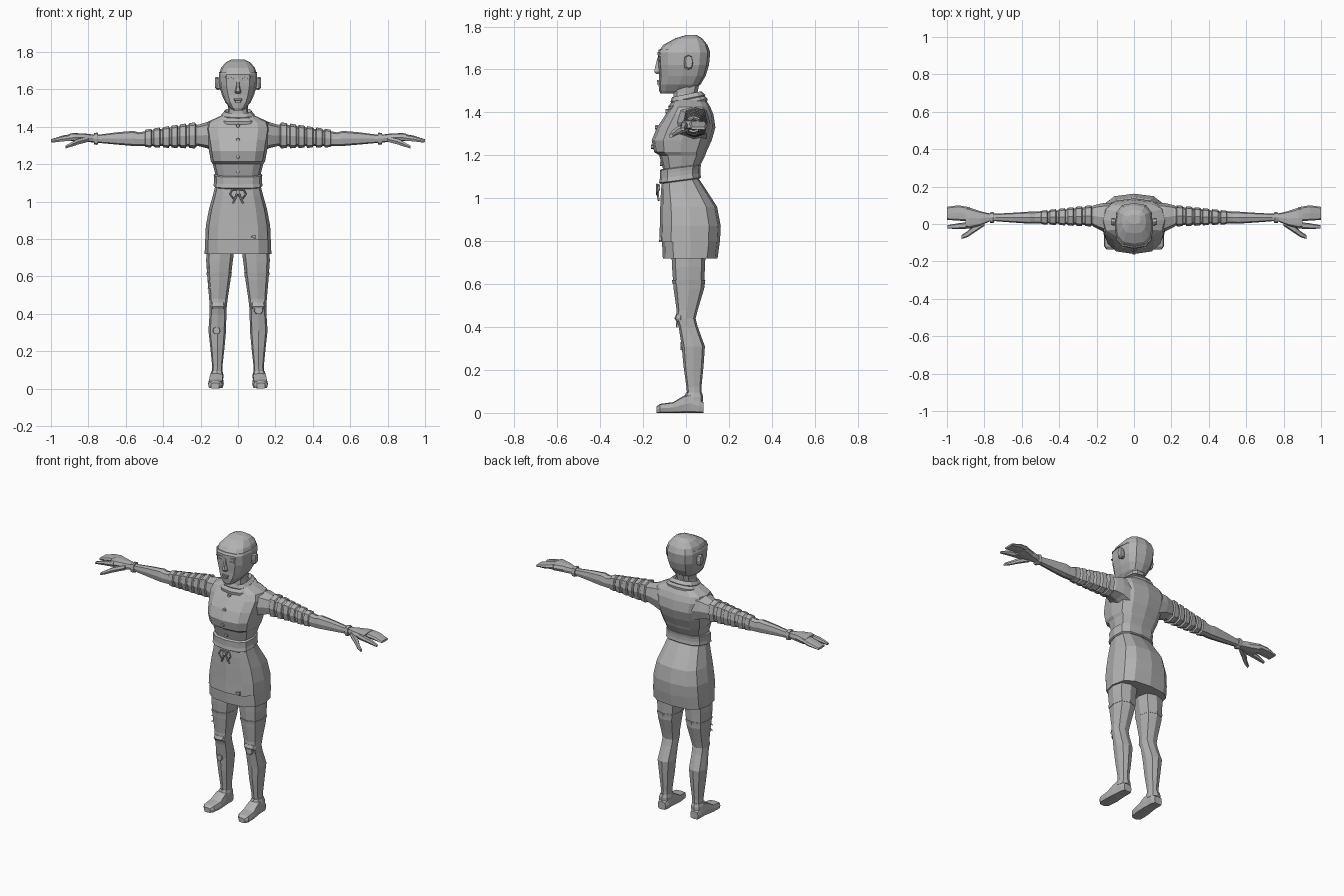
import bpy, bmesh, math
from mathutils import Vector

grey = bpy.data.materials.new("plain grey")
grey.diffuse_color = (0.45, 0.45, 0.45, 1)


def finish(name, bm, mirror=False):
    bmesh.ops.recalc_face_normals(bm, faces=bm.faces)
    me = bpy.data.meshes.new(name)
    bm.to_mesh(me)
    bm.free()
    me.materials.append(grey)
    ob = bpy.data.objects.new(name, me)
    bpy.context.collection.objects.link(ob)
    if mirror:
        ob.modifiers.new("mirror", 'MIRROR').use_mirror_merge = False
    return ob


def loft(name, axis, rows, n=8, p=0.7, mirror=False):
    """Rows are (position, a min, a max, b min, b max) along the axis."""
    order = {'x': (1, 2, 0), 'y': (0, 2, 1), 'z': (0, 1, 2)}[axis]
    bm = bmesh.new()
    rings = []
    for pos, a0, a1, b0, b1 in rows:
        ring = []
        for i in range(n):
            t = 2 * math.pi * i / n
            c, s = math.cos(t), math.sin(t)
            v = Vector()
            v[order[0]] = (a0 + a1) / 2 + (a1 - a0) / 2 * math.copysign(abs(c) ** p, c)
            v[order[1]] = (b0 + b1) / 2 + (b1 - b0) / 2 * math.copysign(abs(s) ** p, s)
            v[order[2]] = pos
            ring.append(bm.verts.new(v))
        rings.append(ring)
    for r, q in zip(rings, rings[1:]):
        for i in range(n):
            j = (i + 1) % n
            bm.faces.new((r[i], r[j], q[j], q[i]))
    bm.faces.new(rings[0])
    bm.faces.new(rings[-1])
    return finish(name, bm, mirror)


def sym(rows):
    """Centred rows given as (z, half width, front, back)."""
    return [(z, -w, w, f, b) for z, w, f, b in rows]


def plate(name, loc, size, rot=0, mirror=False, sides=4):
    """Small flat polygon facing the front."""
    bm = bmesh.new()
    bmesh.ops.create_cone(bm, cap_ends=True, segments=sides, radius1=0.5, radius2=0.45, depth=1)
    for v in bm.verts:
        x, y, z = v.co
        if sides == 4:
            x, y = (x - y) * 0.95, (x + y) * 0.95
        x, y = x * size[0], y * size[2]
        c, s = math.cos(rot), math.sin(rot)
        v.co = Vector(loc) + Vector((x * c - y * s, -z * size[1], x * s + y * c))
    finish(name, bm, mirror)


def cord(name, pts, radius, closed=False):
    cu = bpy.data.curves.new(name, 'CURVE')
    cu.dimensions = '3D'
    cu.bevel_depth = radius
    cu.bevel_resolution = 0
    cu.use_fill_caps = True
    sp = cu.splines.new('POLY')
    sp.points.add(len(pts) - 1)
    for q, co in zip(sp.points, pts):
        q.co = (*co, 1)
    sp.use_cyclic_u = closed
    cu.materials.append(grey)
    bpy.context.collection.objects.link(bpy.data.objects.new(name, cu))


# Tunic: underskirt, stepped hem, hips, waist, bust and shoulders
loft("tunic", 'z', sym([
    (0.72, 0.178, -0.108, 0.147), (0.80, 0.177, -0.112, 0.158),
    (0.795, 0.175, -0.125, 0.158), (0.87, 0.172, -0.122, 0.162),
    (0.96, 0.155, -0.12, 0.145), (1.03, 0.135, -0.117, 0.1),
    (1.09, 0.12, -0.112, 0.06), (1.14, 0.12, -0.108, 0.06),
    (1.20, 0.135, -0.125, 0.09), (1.215, 0.145, -0.148, 0.095),
    (1.27, 0.155, -0.16, 0.12), (1.33, 0.165, -0.135, 0.137),
    (1.39, 0.175, -0.095, 0.128), (1.425, 0.165, -0.07, 0.113),
    (1.455, 0.1, -0.06, 0.095), (1.465, 0.075, -0.05, 0.08)]), n=12)

# Belt with a lower front edge and raised rims
belt = loft("belt", 'z', sym([
    (1.085, 0.125, -0.12, 0.064), (1.09, 0.132, -0.126, 0.07),
    (1.11, 0.128, -0.122, 0.067), (1.13, 0.128, -0.122, 0.067),
    (1.148, 0.13, -0.122, 0.07), (1.152, 0.122, -0.115, 0.062)]), n=12)
for v in belt.data.vertices:
    v.co.z += v.co.y * 0.13 - 0.002

# Tied knot hanging from the belt
for s in (-1, 1):
    cord("belt_loop", [(0, -0.128, 1.06), (s * 0.03, -0.134, 1.065), (s * 0.042, -0.136, 1.04),
                       (s * 0.025, -0.134, 1.015), (s * 0.008, -0.13, 1.03)], 0.005, True)
    cord("belt_tail", [(s * 0.005, -0.128, 1.05), (s * 0.012, -0.132, 1.02),
                       (s * 0.028, -0.127, 0.99)], 0.005)
plate("belt_knot", (0, -0.13, 1.05), (0.026, 0.02, 0.03), sides=6)

# Buttons, front seam and notch in the hem
for z, y in ((1.405, -0.088), (1.33, -0.137), (1.24, -0.156), (1.16, -0.115)):
    plate("button", (0, y, z), (0.022, 0.014, 0.022), sides=6)
plate("hem_notch", (0.085, -0.118, 0.812), (0.025, 0.009, 0.045), math.pi / 2, sides=3)

# Neck and folded collar, which drops towards the front
loft("neck", 'z', sym([(1.43, 0.062, -0.06, 0.07), (1.49, 0.053, -0.06, 0.055),
                       (1.56, 0.055, -0.06, 0.07)]), n=10)
collar = loft("collar", 'z', sym([
    (1.43, 0.105, -0.08, 0.098), (1.45, 0.103, -0.083, 0.1), (1.465, 0.085, -0.07, 0.088),
    (1.47, 0.088, -0.072, 0.09), (1.49, 0.072, -0.065, 0.072), (1.475, 0.06, -0.055, 0.06)]), n=12)
for v in collar.data.vertices:
    v.co.z += v.co.y * 0.2 - 0.006

# Head
loft("head", 'z', sym([
    (1.487, 0.026, -0.118, -0.03), (1.50, 0.042, -0.125, 0.03),
    (1.53, 0.068, -0.128, 0.068), (1.57, 0.086, -0.126, 0.092),
    (1.62, 0.1, -0.13, 0.107), (1.68, 0.102, -0.132, 0.113),
    (1.715, 0.09, -0.105, 0.1), (1.745, 0.065, -0.05, 0.075),
    (1.76, 0.035, 0.0, 0.05)]), n=12)
loft("cap_edge", 'z', sym([(1.688, 0.103, -0.131, 0.1), (1.694, 0.1, -0.127, 0.1)]), n=12)

# Face: nose, lips, eyes and brows
loft("nose", 'z', sym([(1.578, 0.014, -0.138, -0.11), (1.588, 0.017, -0.15, -0.11),
                       (1.61, 0.01, -0.146, -0.11), (1.655, 0.007, -0.134, -0.11)]), n=6)
plate("upper_lip", (0, -0.128, 1.546), (0.044, 0.014, 0.01))
plate("lower_lip", (0, -0.128, 1.535), (0.034, 0.016, 0.01))
plate("eye", (0.042, -0.122, 1.64), (0.036, 0.009, 0.012), 0.05, True, 6)
plate("brow", (0.045, -0.122, 1.662), (0.05, 0.012, 0.008), 0.1, True)
loft("ear", 'x', [(0.085, -0.005, 0.025, 1.60, 1.655), (0.112, -0.01, 0.032, 1.597, 1.667),
                  (0.122, -0.002, 0.03, 1.607, 1.664)], mirror=True)

# Upper arm with gathered sleeve rolls
sleeve = [(0.09, -0.05, 0.115, 1.25, 1.43), (0.165, -0.04, 0.112, 1.285, 1.425),
          (0.215, -0.015, 0.1, 1.297, 1.41)]
for i, x in enumerate((0.225, 0.275, 0.32, 0.365, 0.415, 0.46)):
    d = 0.007 * i
    low, high, y0, y1 = 1.283 + d * 0.15, 1.424 - d, -0.014 + d * 0.3, 0.1 - d * 0.75
    sleeve += [(x, y0 + 0.008, y1 - 0.008, low + 0.01, high - 0.01),
               (x + 0.005, y0, y1, low, high),
               (x + 0.034, y0 + 0.003, y1 - 0.003, low + 0.004, high - 0.005),
               (x + 0.038, y0 + 0.009, y1 - 0.009, low + 0.011, high - 0.012)]
loft("sleeve", 'x', sleeve, mirror=True)

# Forearm and wrist cuff
loft("forearm", 'x', [
    (0.48, 0.004, 0.07, 1.297, 1.378), (0.53, 0.004, 0.066, 1.297, 1.37),
    (0.56, 0.002, 0.066, 1.297, 1.378), (0.65, 0.008, 0.06, 1.305, 1.37),
    (0.74, 0.015, 0.055, 1.313, 1.358), (0.82, 0.01, 0.06, 1.32, 1.36)], mirror=True)
loft("wrist_cuff", 'x', [(0.748, 0.008, 0.062, 1.306, 1.366), (0.754, 0.005, 0.064, 1.303, 1.369),
                         (0.77, 0.006, 0.062, 1.306, 1.366)], mirror=True)

# Hand: palm, finger slab, index finger and thumb
loft("palm", 'x', [(0.77, 0.014, 0.056, 1.318, 1.358), (0.82, -0.008, 0.068, 1.318, 1.364),
                   (0.88, -0.024, 0.088, 1.322, 1.366), (0.9, -0.02, 0.09, 1.326, 1.362)],
     p=0.6, mirror=True)
loft("fingers", 'x', [(0.88, 0.014, 0.09, 1.332, 1.363), (0.94, 0.018, 0.1, 1.326, 1.352),
                      (1.0, 0.022, 0.092, 1.32, 1.333)], p=0.6, mirror=True)
loft("index_finger", 'x', [(0.87, -0.025, 0.012, 1.326, 1.36), (0.94, -0.026, 0.004, 1.32, 1.347),
                           (0.996, -0.025, -0.006, 1.314, 1.328)], n=6, mirror=True)
loft("thumb", 'x', [(0.80, -0.01, 0.03, 1.318, 1.35), (0.86, -0.05, -0.008, 1.302, 1.335),
                    (0.89, -0.07, -0.038, 1.292, 1.318), (0.922, -0.08, -0.06, 1.283, 1.3)],
     n=6, mirror=True)

# Leg
loft("leg", 'z', [
    (0.055, 0.085, 0.14, 0.008, 0.072), (0.12, 0.083, 0.138, 0.002, 0.072),
    (0.22, 0.072, 0.148, -0.012, 0.082), (0.31, 0.064, 0.158, -0.02, 0.088),
    (0.40, 0.062, 0.152, -0.034, 0.055), (0.44, 0.06, 0.152, -0.046, 0.045),
    (0.48, 0.055, 0.154, -0.044, 0.055), (0.58, 0.04, 0.163, -0.058, 0.085),
    (0.68, 0.028, 0.17, -0.065, 0.088), (0.80, 0.012, 0.168, -0.07, 0.095)], mirror=True)
loft("knee_fold", 'z', [(0.425, 0.07, 0.143, -0.044, 0.0), (0.44, 0.067, 0.147, -0.054, 0.0),
                        (0.46, 0.07, 0.145, -0.046, 0.0)], mirror=True)
loft("thigh_band", 'z', [(0.60, 0.036, 0.166, -0.063, 0.088),
                         (0.62, 0.033, 0.169, -0.066, 0.09)], mirror=True)

# Patches and tears on the leggings
plate("left_patch", (0.11, -0.043, 0.42), (0.05, 0.009, 0.05), sides=7)
plate("right_patch", (-0.115, -0.022, 0.31), (0.042, 0.009, 0.042), sides=7)
for z in (0.54, 0.575, 0.65):
    plate("tear", (-0.145, -0.035, z), (0.045, 0.009, 0.018), sides=3)

# Shoe and ankle cuff
shoe = loft("shoe", 'y', [
    (-0.137, 0.1, 0.145, 0, 0.03), (-0.12, 0.084, 0.16, 0, 0.042),
    (-0.06, 0.076, 0.16, 0, 0.05), (-0.01, 0.078, 0.154, 0, 0.08),
    (0.02, 0.08, 0.15, 0, 0.088), (0.06, 0.08, 0.148, 0, 0.065),
    (0.082, 0.088, 0.142, 0, 0.05)], p=0.45, mirror=True)
loft("ankle_cuff", 'z', [(0.055, 0.078, 0.15, -0.01, 0.08), (0.075, 0.078, 0.148, -0.008, 0.08),
                         (0.095, 0.083, 0.142, 0.0, 0.074)], mirror=True)
